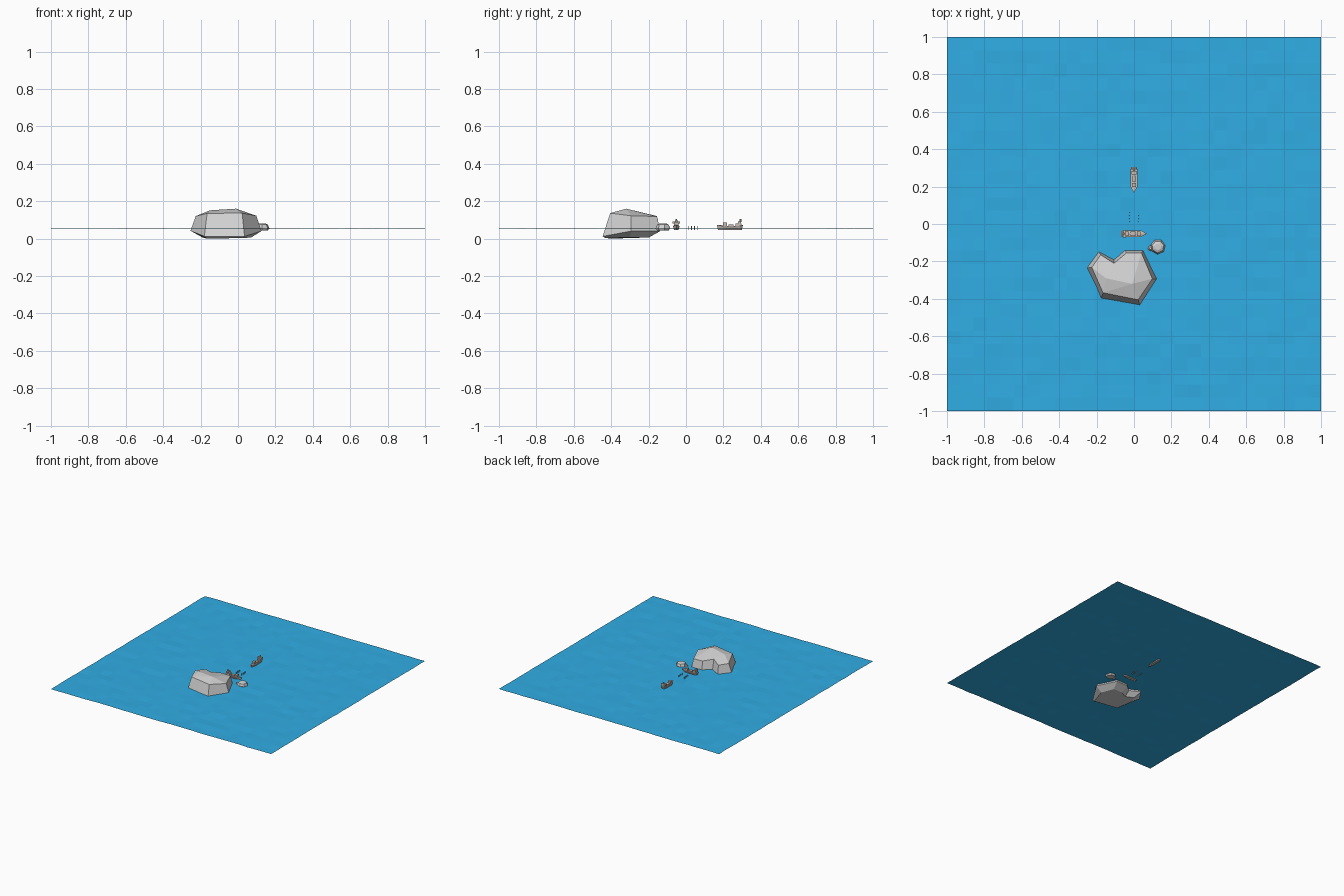
import bpy, bmesh, math, random
from mathutils import Vector, Matrix

if "Cube" in bpy.data.objects:
    bpy.data.objects.remove(bpy.data.objects["Cube"])

random.seed(4)
SEA = 0.053


def material(name, rgb):
    m = bpy.data.materials.new(name)
    m.diffuse_color = (*rgb, 1)
    m.use_nodes = True
    m.node_tree.nodes["Principled BSDF"].inputs["Base Color"].default_value = m.diffuse_color
    return m


WATER = material("sea blue", (0.03, 0.42, 0.78))
STONE = material("stone grey", (0.64, 0.64, 0.64))
HULL = material("warm grey", (0.58, 0.52, 0.47))


def finish(bm, name, mat, matrix=Matrix(), fix=True):
    if fix:
        bmesh.ops.recalc_face_normals(bm, faces=bm.faces)
    me = bpy.data.meshes.new(name)
    bm.to_mesh(me)
    bm.free()
    me.materials.append(mat)
    ob = bpy.data.objects.new(name, me)
    ob.matrix_world = matrix
    bpy.context.collection.objects.link(ob)
    return ob


def bridge(bm, a, b):
    n = len(a)
    for i in range(n):
        bm.faces.new((a[i], a[(i + 1) % n], b[(i + 1) % n], b[i]))


# sea: gently rippled sheet
bm = bmesh.new()
bmesh.ops.create_grid(bm, x_segments=28, y_segments=28, size=1)
for v in bm.verts:
    v.co.z = SEA + random.uniform(-0.002, 0.002)
finish(bm, "sea", WATER, fix=False)

# island: heart shaped rock, rings from the foot to the shoulder
bm = bmesh.new()
foot = [(-.19, -.25, .006), (-.17, -.20, .006), (-.107, -.23, .006), (-.05, -.20, .005),
        (.03, -.20, .006), (.07, -.30, .006), (.03, -.43, .003), (-.165, -.395, 0)]
mid = [(-.254, -.235, .042), (-.19, -.145, .04), (-.107, -.188, .04), (-.05, -.138, .04),
       (.05, -.138, .04), (.125, -.293, .04), (.035, -.446, .012), (-.18, -.41, .012)]
shoulder = [(-.226, -.232, .12), (-.178, -.165, .118), (-.107, -.21, .132), (-.04, -.155, .12),
            (.04, -.155, .118), (.098, -.293, .122), (.022, -.405, .136), (-.165, -.368, .135)]
f, m, s = ([bm.verts.new(p) for p in ring] for ring in (foot, mid, shoulder))
bridge(bm, f, m)
bridge(bm, m, s)
bm.faces.new(f)
east = bm.verts.new((-.01, -.32, .16))
west = bm.verts.new((-.15, -.29, .151))
for i in (2, 3, 4, 5, 6):
    bm.faces.new((s[i], s[i + 1], east))
for i in (7, 0, 1):
    bm.faces.new((s[i], s[(i + 1) % 8], west))
bm.faces.new((east, west, s[2]))
bm.faces.new((east, west, s[7]))
finish(bm, "island", STONE)


# small rocks beside the island
def rock(name, x, y, r, top):
    bm = bmesh.new()
    rings = []
    for z, k in ((.042, .8), (.055, 1), (top - .006, .8), (top, .45)):
        rings.append([bm.verts.new((x + r * k * math.cos(a), y + r * k * math.sin(a), z))
                      for a in (.2 + i * math.tau / 7 for i in range(7))])
    for a, b in zip(rings, rings[1:]):
        bridge(bm, a, b)
    bm.faces.new(rings[0])
    bm.faces.new(rings[-1])
    finish(bm, name, STONE)


rock("small_rock", .128, -.122, .04, .081)
rock("pebble", .088, -.13, .014, .064)


def box(name, x0, x1, w, z0, z1, mat, place):
    bm = bmesh.new()
    bmesh.ops.create_cube(bm, size=1)
    bm.transform(Matrix.Translation(((x0 + x1) / 2, 0, (z0 + z1) / 2))
                 @ Matrix.Diagonal((x1 - x0, w, z1 - z0, 1)))
    finish(bm, name, mat, place)


def post(name, x, y, r, z0, z1, mat, place=Matrix()):
    bm = bmesh.new()
    bmesh.ops.create_cone(bm, cap_ends=True, segments=8, radius1=r, radius2=r * .8, depth=z1 - z0)
    bm.transform(Matrix.Translation((x, y, (z0 + z1) / 2)))
    finish(bm, name, mat, place)


# ship: pointed hull along x, bow at +x, with deck blocks and a funnel
def ship(tag, place):
    bm = bmesh.new()
    plan = [(-.07, -.012), (-.055, -.018), (.035, -.018), (.07, 0),
            (.035, .018), (-.055, .018), (-.07, .012)]
    low = [bm.verts.new((x * .9, y * .6, .046)) for x, y in plan]
    high = [bm.verts.new((x, y, .074 if x > .06 else .072 if x < -.06 else .066)) for x, y in plan]
    bridge(bm, low, high)
    bm.faces.new(low)
    centre = bm.verts.new((0, 0, .066))
    for i in range(7):
        bm.faces.new((high[i], high[(i + 1) % 7], centre))
    finish(bm, tag + "_hull", HULL, place)
    box(tag + "_stern_cabin", -.062, -.03, .026, .062, .082, HULL, place)
    box(tag + "_bridge", -.06, -.044, .038, .082, .092, HULL, place)
    post(tag + "_funnel", -.056, 0, .006, .09, .105, HULL, place)
    box(tag + "_cargo", -.02, .008, .024, .062, .075, HULL, place)
    box(tag + "_fore_cabin", .016, .036, .022, .062, .086, HULL, place)


ship("near_ship", Matrix.Translation((0, -.052, 0)))
ship("far_ship", Matrix.Translation((0, .235, 0)) @ Matrix.Rotation(-math.pi / 2, 4, 'Z'))

# two rows of mooring posts between the ships
for side in (-1, 1):
    for i, y in enumerate((.012, .03, .046, .06)):
        post(f"mooring_post_{side}_{i}", side * .025, y, .0025, .045, .067, HULL)
